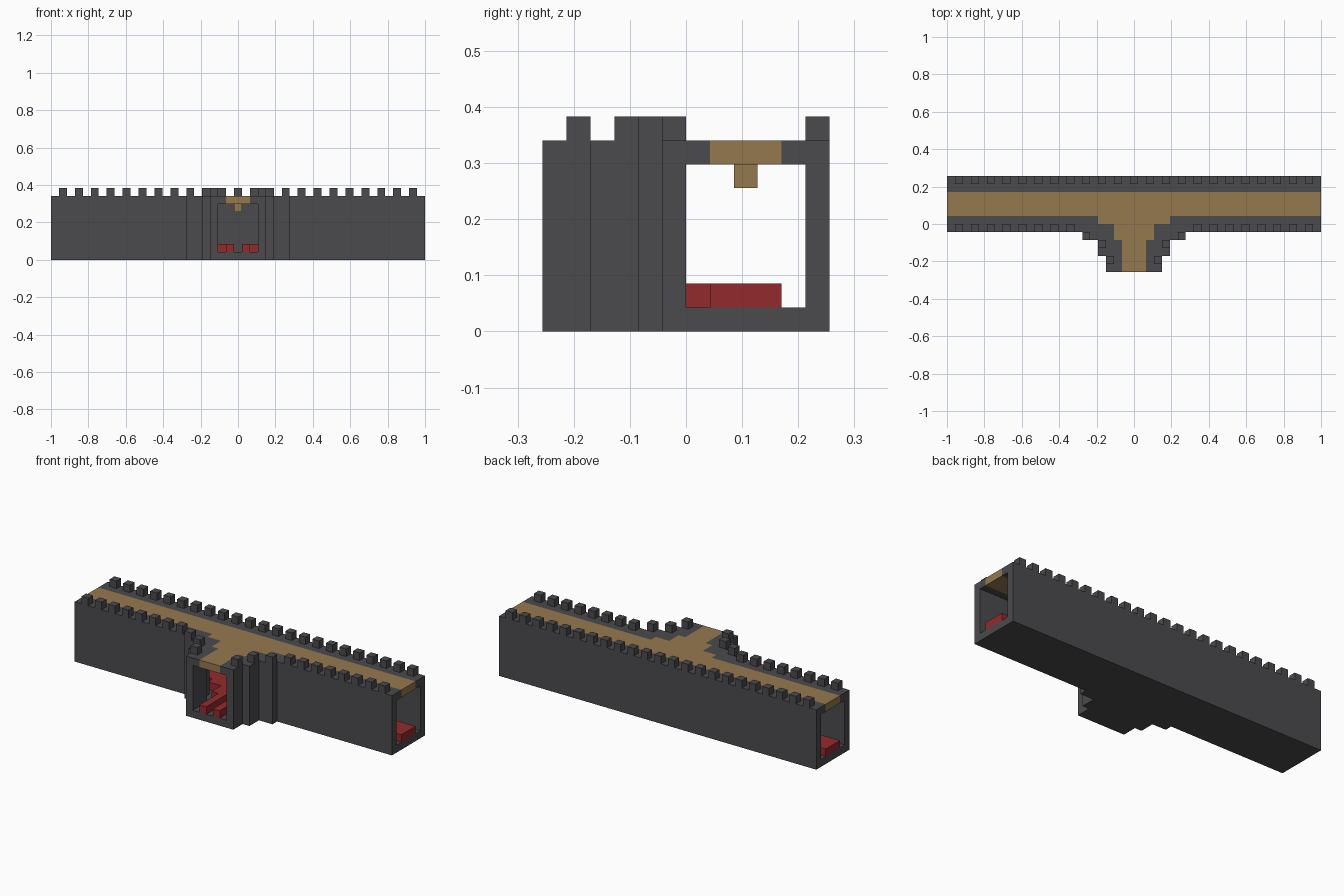
import bpy
import bmesh

cube = bpy.data.objects.get("Cube")
if cube:
    bpy.data.objects.remove(cube, do_unlink=True)

U = 2 / 47        # one block
END = 23.5        # half length in blocks


def material(name, rgb):
    m = bpy.data.materials.new(name)
    m.use_nodes = True
    color = (*rgb, 1)
    m.diffuse_color = color
    m.node_tree.nodes["Principled BSDF"].inputs["Base Color"].default_value = color
    return m


stone = material("dark stone", (0.07, 0.068, 0.075))
wood = material("tan planks", (0.30, 0.19, 0.078))
red = material("red carpet", (0.29, 0.024, 0.026))


def add_prism(bm, outline, z0, z1):
    """Extrude a plan outline, in blocks, between two heights."""
    face = bm.faces.new([bm.verts.new((x * U, y * U, z0 * U)) for x, y in outline])
    top = bmesh.ops.extrude_face_region(bm, geom=[face])["geom"]
    verts = [v for v in top if isinstance(v, bmesh.types.BMVert)]
    bmesh.ops.translate(bm, vec=(0, 0, (z1 - z0) * U), verts=verts)


def build(name, outlines, z0, z1, mat):
    bm = bmesh.new()
    for outline in outlines:
        add_prism(bm, outline, z0, z1)
    bmesh.ops.recalc_face_normals(bm, faces=bm.faces)
    mesh = bpy.data.meshes.new(name)
    bm.to_mesh(mesh)
    bm.free()
    mesh.materials.append(mat)
    obj = bpy.data.objects.new(name, mesh)
    bpy.context.collection.objects.link(obj)
    return obj


def rect(x0, x1, y0, y1):
    return [(x0, y0), (x1, y0), (x1, y1), (x0, y1)]


def flip(outline):
    return [(-x, y) for x, y in reversed(outline)]


def both(outline):
    return [outline, flip(outline)]


def block(x, y):
    return rect(x - 0.5, x + 0.5, y, y + 1)


# Half plans of the stepped junction, from the gate to the passage end
outer = [(3.5, -6), (3.5, -4), (4.5, -4), (4.5, -2), (6.5, -2), (6.5, -1), (END, -1)]
inner = [(2.5, -6), (2.5, -3), (3.5, -3), (3.5, -1), (5.5, -1), (5.5, 0), (END, 0)]
path = [(1.5, -6), (1.5, -2), (2.5, -2), (2.5, 0), (4.5, 0), (4.5, 1), (END, 1)]

# Floor and walls
floor_plan = outer + [(END, 6)]
build("floor", [floor_plan + flip(floor_plan)], 0, 1, stone)
build("front_walls", both(outer + inner[::-1]), 1, 7, stone)
build("back_wall", [rect(-END, END, 5, 6)], 1, 7, stone)

# Roof: stone edges around a plank walkway
build("roof_front_edges", both(outer + path[::-1]), 7, 8, stone)
build("roof_back_edge", [rect(-END, END, 4, 6)], 7, 8, stone)
walk_plan = path + [(END, 4)]
build("roof_walkway", [walk_plan + flip(walk_plan)], 7, 8, wood)
build("ceiling_block", [block(0, 2)], 6, 7, wood)

# Carpet, split along the middle
build("carpet", both([(0.5, -6)] + path + [(END, 4), (0.5, 4)]), 1, 2, red)

# Battlements
build("back_battlements", [block(x, 5) for x in range(-22, 23, 2)], 8, 9, stone)
front = [block(x, -1) for x in range(8, 23, 2)]
front += [block(6, -2), block(4, -3), block(3, -5)]
build("front_battlements", [o for b in front for o in both(b)], 8, 9, stone)
